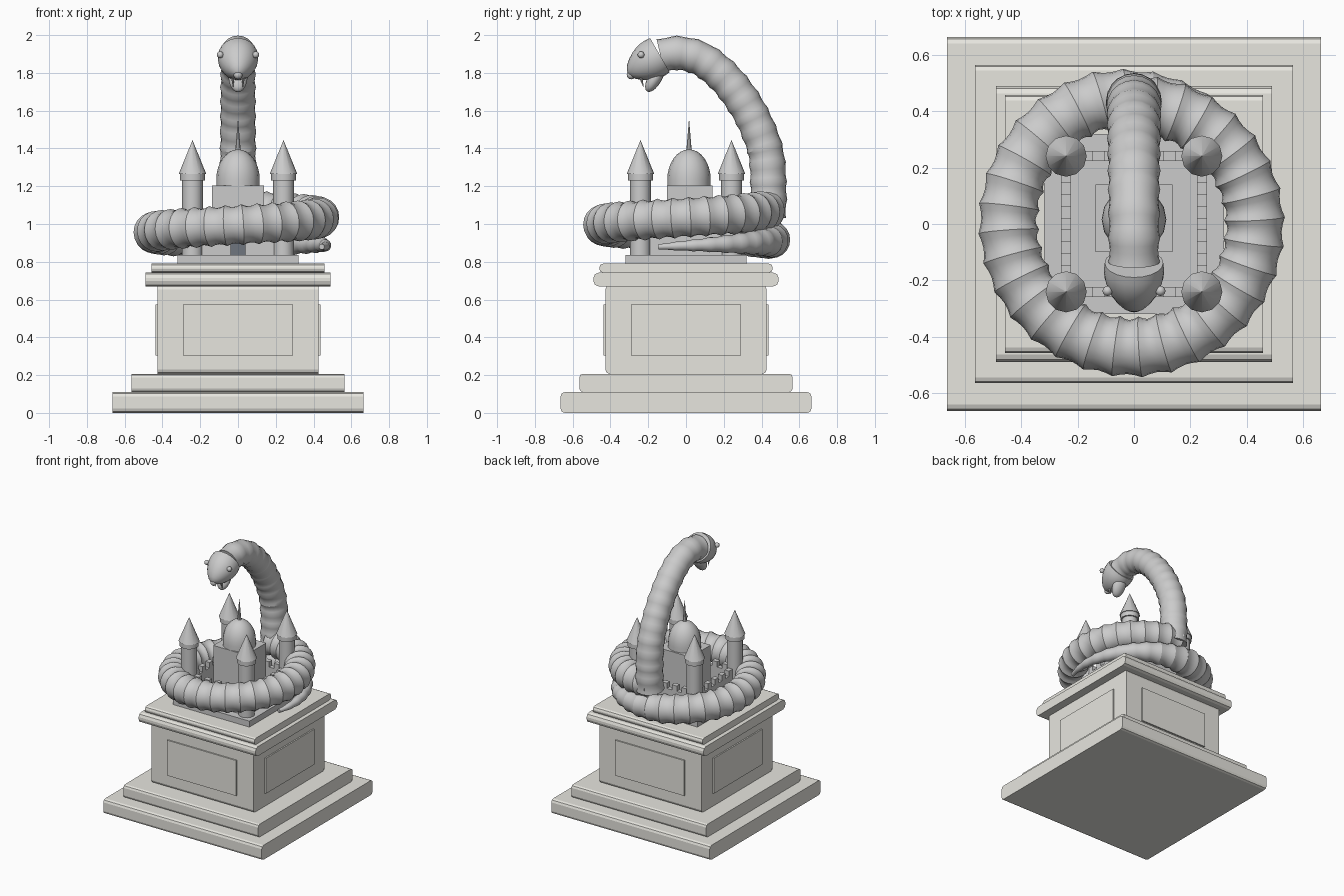
import bpy, bmesh, math
from mathutils import Vector

if "Cube" in bpy.data.objects:
    bpy.data.objects.remove(bpy.data.objects["Cube"])


def material(name, rgb):
    m = bpy.data.materials.new(name)
    m.diffuse_color = (*rgb, 1)
    m.use_nodes = True
    m.node_tree.nodes["Principled BSDF"].inputs["Base Color"].default_value = m.diffuse_color
    return m


STONE = material("pale_stone", (0.80, 0.79, 0.74))
DARK = material("dark_door", (0.16, 0.18, 0.21))


def finish(name, bm, mat=None, angle=None):
    bmesh.ops.recalc_face_normals(bm, faces=bm.faces[:])
    me = bpy.data.meshes.new(name)
    bm.to_mesh(me)
    bm.free()
    ob = bpy.data.objects.new(name, me)
    bpy.context.collection.objects.link(ob)
    if mat:
        me.materials.append(mat)
    if angle:
        bpy.ops.object.select_all(action='DESELECT')
        ob.select_set(True)
        bpy.context.view_layer.objects.active = ob
        bpy.ops.object.shade_smooth_by_angle(angle=math.radians(angle))
    return ob


def box(name, x0, x1, y0, y1, z0, z1, mat=None, bevel=0):
    bm = bmesh.new()
    bmesh.ops.create_cube(bm, size=1)
    for v in bm.verts:
        v.co = Vector(((x0, x1)[v.co.x > 0], (y0, y1)[v.co.y > 0], (z0, z1)[v.co.z > 0]))
    if bevel:  # only the edges running along x are rounded
        es = [e for e in bm.edges if abs(e.verts[0].co.x - e.verts[1].co.x) > 1e-4]
        bmesh.ops.bevel(bm, geom=es, offset=bevel, segments=2, profile=0.5, affect='EDGES')
    return finish(name, bm, mat)


def tube(name, pts, radii, ref, sides=16, wide=1.0, angle=30):
    """Sweep a round section along points; wide stretches it along ref."""
    bm = bmesh.new()
    rings = []
    for i, p in enumerate(pts):
        t = (pts[min(i + 1, len(pts) - 1)] - pts[max(i - 1, 0)]).normalized()
        b = t.cross(ref).normalized()
        a = b.cross(t)
        ring = []
        for k in range(sides):
            w = 2 * math.pi * k / sides
            ring.append(bm.verts.new(p + radii[i] * (a * wide * math.cos(w) + b * math.sin(w))))
        rings.append(ring)
    for r, s in zip(rings, rings[1:]):
        for k in range(sides):
            j = (k + 1) % sides
            bm.faces.new((r[k], r[j], s[j], s[k]))
    bm.faces.new(rings[0])
    bm.faces.new(rings[-1])
    return finish(name, bm, None, angle)


def lathe(name, x, y, profile, sides=16, angle=30):
    return tube(name, [Vector((x, y, z)) for r, z in profile],
                [r for r, z in profile], Vector((1, 0, 0)), sides, 1.0, angle)


def ball(name, loc, r):
    bm = bmesh.new()
    bmesh.ops.create_uvsphere(bm, u_segments=12, v_segments=8, radius=r)
    bmesh.ops.translate(bm, verts=bm.verts[:], vec=loc)
    return finish(name, bm, None, 40)


# Pedestal tiers
for name, h, z0, z1, bev in (("plinth_lower", .664, 0, .11, .022),
                             ("plinth_upper", .565, .11, .207, .02),
                             ("pedestal_body", .427, .207, .675, .022),
                             ("cornice", .49, .67, .742, .027),
                             ("cornice_top", .459, .742, .79, .02)):
    box(name, -h, h, -h, h, z0, z1, STONE, bev)

# Raised panels on the four sides
box("panels_front_back", -.29, .29, -.437, .437, .305, .573, STONE)
box("panels_left_right", -.437, .437, -.29, .29, .305, .573, STONE)

# Castle floor, keep, dome and spire
box("castle_floor", -.32, .32, -.32, .32, .79, .835)
box("keep", -.137, .137, -.1, .141, .83, 1.203)
dome = [(.115, 1.19)] + [(max(.115 * math.cos(a), .003), 1.235 + .16 * math.sin(a))
                         for a in (i * math.pi / 16 for i in range(9))]
lathe("dome", 0, .016, dome)
lathe("spire", 0, .016, [(.015, 1.38), (.001, 1.548)], 8)

# Corner towers with conical roofs
for sx in (-1, 1):
    for sy in (-1, 1):
        x, y = sx * .241, sy * .241
        lathe("tower", x, y, [(.055, .83), (.055, 1.235)])
        lathe("tower_collar", x, y, [(.066, 1.23), (.066, 1.27)])
        lathe("tower_roof", x, y, [(.073, 1.265), (.001, 1.442)], 12)

# Curtain walls with battlements
W, T = .241, .018
for s in (-1, 1):
    c = s * W
    box("wall", -W, W, c - T, c + T, .83, .98)
    box("wall", c - T, c + T, -W, W, .83, .98)
    for i in range(-2, 3):
        m = i * .083
        box("merlon", m - .021, m + .021, c - T, c + T, .975, 1.02)
        box("merlon", c - T, c + T, m - .021, m + .021, .975, 1.02)
box("gate", -.04, .04, -.268, -.25, .835, .95, DARK)

# Coiled serpent body: ridged, tapering into the tail
SEG, SUB = 42, 4
pts, radii = [], []
for i in range(SEG * SUB + 1):
    th = -18 + 470 * i / (SEG * SUB)
    R = .455 - .035 * (th - 90) / 360
    z = .885 + .03 * th / 90 if th < 90 else .915 + .16 * (th - 90) / 360
    r = .014 + (.101 - .014) * min(1, (th + 18) / 125)
    ridge = 1.07 - .12 * math.sin(math.pi * (i % SUB) / SUB)
    a = math.radians(th)
    pts.append(Vector((R * math.cos(a), R * math.sin(a), z)))
    radii.append(r * ridge)
tube("serpent_coil", pts, radii, Vector((0, 0, 1)), 20)

# Rearing neck: smooth path resampled at even spacing
key = [Vector((0, y, z)) for y, z in ((.43, 1.04), (.437, 1.157), (.426, 1.36), (.379, 1.507),
       (.315, 1.63), (.236, 1.74), (.156, 1.82), (.066, 1.88), (-.045, 1.905), (-.135, 1.89))]
dense = []
for i in range(len(key) - 1):
    p0, p1, p2, p3 = (key[max(0, min(len(key) - 1, i + d))] for d in (-1, 0, 1, 2))
    for k in range(20):
        t = k / 20
        dense.append(.5 * (2 * p1 + (p2 - p0) * t + (2 * p0 - 5 * p1 + 4 * p2 - p3) * t * t
                           + (3 * p1 - p0 - 3 * p2 + p3) * t ** 3))
dense.append(key[-1])
length = [0]
for a, b in zip(dense, dense[1:]):
    length.append(length[-1] + (b - a).length)
N = 13 * SUB
pts, radii = [], []
for i in range(N + 1):
    d = length[-1] * i / N
    j = next(k for k, l in enumerate(length) if l >= d - 1e-6)
    pts.append(dense[j])
    radii.append((.098 - .008 * i / N) * (1.02 - .07 * math.sin(math.pi * (i % SUB) / SUB)))
tube("serpent_neck", pts, radii, Vector((1, 0, 0)), 20)

# Head, pointing forward and down
X = Vector((1, 0, 0))
base = Vector((0, -.138, 1.894))
axis = Vector((0, -.866, -.5))
prof = ((0, .104), (.03, .107), (.06, .105), (.09, .097), (.12, .084), (.15, .065),
        (.175, .043), (.19, .022), (.196, .002))
tube("serpent_head", [base + axis * t for t, r in prof], [r for t, r in prof], X, 20, 1.0, 40)
ball("snout", Vector((0, -.29, 1.79)), .024)

# Open lower jaw
jaw_c, jaw_d = Vector((0, -.163, 1.775)), Vector((0, -.5, -.866))
steps = [i * math.pi / 10 for i in range(11)]
tube("lower_jaw", [jaw_c - jaw_d * .085 * math.cos(a) for a in steps],
     [.036 * math.sin(a) + .001 for a in steps], X, 16, 1.35, 40)

# Eyes and fangs
for s in (-1, 1):
    ball("eye", Vector((s * .094, -.238, 1.896)), .018)
    tube("fang", [Vector((s * .028, -.243, 1.79)), Vector((s * .026, -.225, 1.725))],
         [.011, .001], X, 8)
